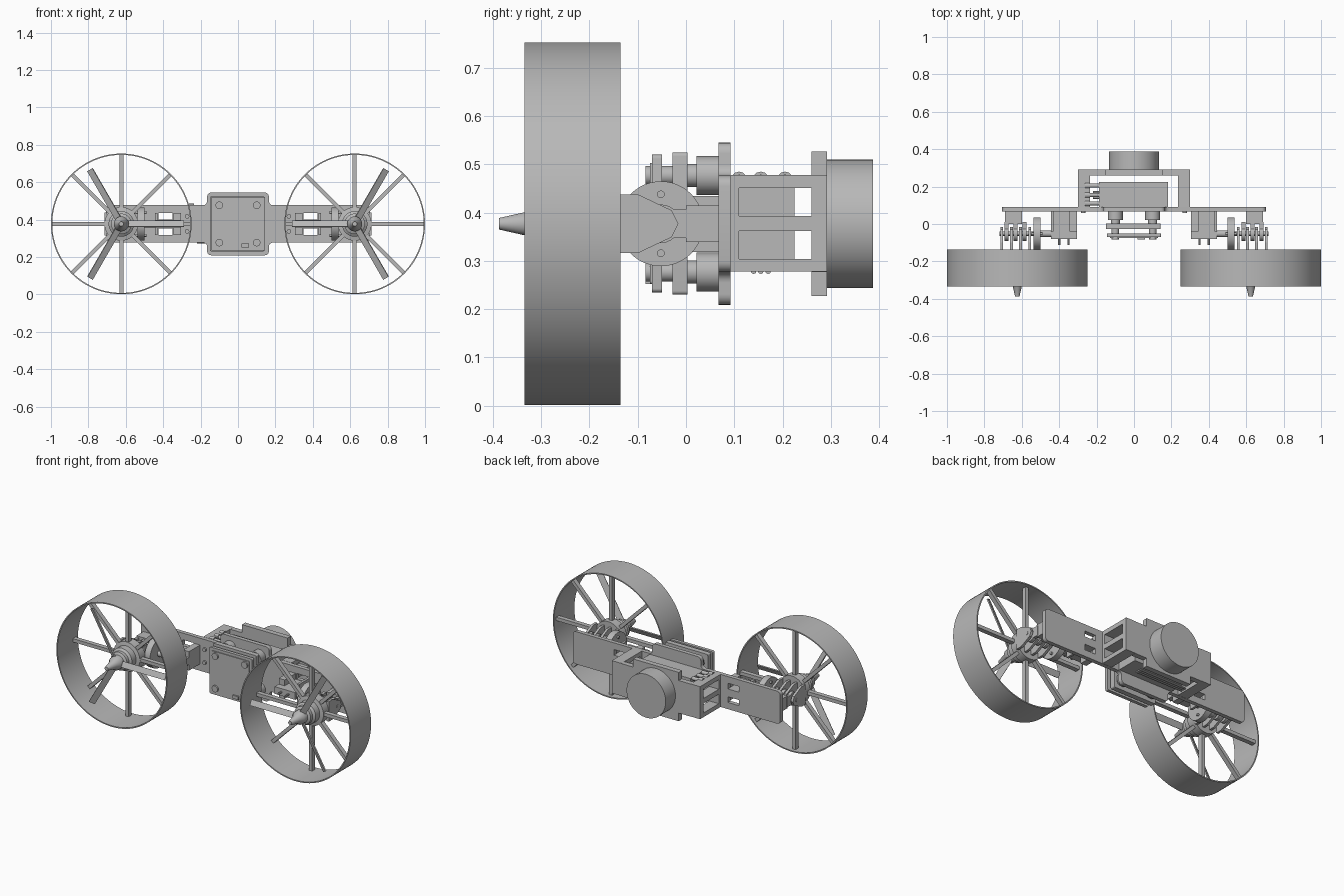
import bpy, bmesh
from math import pi, sin, cos, radians
from mathutils import Matrix, Vector

cube = bpy.data.objects.get("Cube")
if cube:
    bpy.data.objects.remove(cube, do_unlink=True)

grey = bpy.data.materials.new("plain_grey")
grey.use_nodes = True
colour = (0.48, 0.48, 0.48, 1)
grey.diffuse_color = colour
grey.node_tree.nodes["Principled BSDF"].inputs["Base Color"].default_value = colour

H = 0.377          # height of the fan axis
FAN_X = 0.624      # fan axis offset
PIVOT_Y = -0.052   # tilt hinge axis


def finish(name, bm, smooth=False):
    bmesh.ops.recalc_face_normals(bm, faces=bm.faces)
    mesh = bpy.data.meshes.new(name)
    bm.to_mesh(mesh)
    bm.free()
    mesh.materials.append(grey)
    ob = bpy.data.objects.new(name, mesh)
    bpy.context.collection.objects.link(ob)
    if smooth:
        bpy.ops.object.select_all(action='DESELECT')
        ob.select_set(True)
        bpy.context.view_layer.objects.active = ob
        bpy.ops.object.shade_smooth_by_angle(angle=radians(35))
    return ob


def box(name, x, y, z):
    """Box from (low, high) ranges on each axis."""
    bm = bmesh.new()
    bmesh.ops.create_cube(bm, size=1)
    for v in bm.verts:
        v.co = Vector([(a + b) / 2 + c * (b - a) for (a, b), c in zip((x, y, z), v.co)])
    return finish(name, bm)


def rod(name, axis, start, end, r, a, b, segs=24):
    """Cylinder along x or y; a, b locate it on the other two axes."""
    bm = bmesh.new()
    bmesh.ops.create_cone(bm, cap_ends=True, segments=segs, radius1=r, radius2=r,
                          depth=abs(end - start))
    mid = (start + end) / 2
    turn = Matrix.Rotation(pi / 2, 4, 'Y' if axis == 'x' else 'X')
    place = (mid, a, b) if axis == 'x' else (a, mid, b)
    bm.transform(Matrix.Translation(place) @ turn)
    return finish(name, bm, True)


def plate(name, outline, axis, start, end, corner=0.0):
    """Extruded outline with rounded corners, (x, z) along y or (y, z) along x."""
    bm = bmesh.new()
    pts = [(start, p, q) if axis == 'x' else (p, start, q) for p, q in outline]
    face = bm.faces.new([bm.verts.new(p) for p in pts])
    if corner:
        bmesh.ops.bevel(bm, geom=list(bm.verts), offset=corner, segments=5,
                        profile=0.5, affect='VERTICES')
    ext = bmesh.ops.extrude_face_region(bm, geom=list(bm.faces))
    shift = Vector((end - start, 0, 0)) if axis == 'x' else Vector((0, end - start, 0))
    bmesh.ops.translate(bm, vec=shift,
                        verts=[g for g in ext['geom'] if isinstance(g, bmesh.types.BMVert)])
    return finish(name, bm, bool(corner))


def rect(x0, x1, z0, z1):
    return [(x0, z0), (x1, z0), (x1, z1), (x0, z1)]


def revolve(name, profile, x, segs=48, closed=False):
    """Lathe (radius, y) points about the fan axis."""
    bm = bmesh.new()
    rings = [[bm.verts.new((x + r * cos(2 * pi * i / segs), y, H + r * sin(2 * pi * i / segs)))
              for i in range(segs)] for r, y in profile]
    pairs = list(zip(rings, rings[1:] + rings[:1] if closed else rings[1:]))
    for a, b in pairs:
        for i in range(segs):
            j = (i + 1) % segs
            bm.faces.new((a[i], a[j], b[j], b[i]))
    if not closed:
        bm.faces.new(rings[0])
        bm.faces.new(rings[-1])
    return finish(name, bm, True)


def radial_bar(name, x, angle, r0, r1, width, y, depth, pitch=0.0):
    """Bar running outward from the fan axis, pitched about its length."""
    bm = bmesh.new()
    bmesh.ops.create_cube(bm, size=1)
    bm.transform(Matrix.Translation((x, y, H)) @ Matrix.Rotation(-angle, 4, 'Y')
                 @ Matrix.Translation(((r0 + r1) / 2, 0, 0)) @ Matrix.Rotation(pitch, 4, 'X')
                 @ Matrix.Diagonal((r1 - r0, depth, width, 1)))
    return finish(name, bm)


def cut(ob, cutters):
    for c in cutters:
        mod = ob.modifiers.new("cut", 'BOOLEAN')
        mod.operation = 'DIFFERENCE'
        mod.solver = 'EXACT'
        mod.object = c
    graph = bpy.context.evaluated_depsgraph_get()
    ob_mesh = bpy.data.meshes.new_from_object(ob.evaluated_get(graph))
    ob.modifiers.clear()
    ob.data = ob_mesh
    for c in cutters:
        bpy.data.objects.remove(c, do_unlink=True)


# main plate: long wings with a taller rounded centre
W, C, wz, cz = 0.705, 0.165, 0.1, 0.168
upper = [(W, -wz), (W, wz), (C, wz), (C, cz), (-C, cz), (-C, wz)]
outline = [(x, H + z) for x, z in upper + [(-x, -z) for x, z in upper]]
main_plate = plate("main_plate", outline, 'y', 0.067, 0.092, 0.022)
cut(main_plate, [box("slot", sorted((s * 0.35, s * 0.425)), (0, 0.2), (H + z, H + z + 0.035))
                 for s in (-1, 1) for z in (0.024, -0.059)])

# rear frame: two windowed side walls and a back panel
for s, side in ((1, "left"), (-1, "right")):
    wall = box(side + "_frame_wall", sorted((s * 0.235, s * 0.3)), (0.092, 0.292), (0.278, 0.478))
    cut(wall, [box("window", sorted((s * 0.2, s * 0.33)), (0.11, 0.26), (H + z, H + z + 0.058))
               for z in (0.016, -0.073)])
C, cz = 0.155, 0.15
upper = [(0.236, -wz), (0.236, wz), (C, wz), (C, cz), (-C, cz), (-C, wz)]
outline = [(x, H + z) for x, z in upper + [(-x, -z) for x, z in upper]]
plate("back_panel", outline, 'y', 0.26, 0.292)
rod("rear_round_housing", 'y', 0.292, 0.387, 0.133, 0, H, 64)

# battery-like box inside the frame, with its connectors
box("inner_box", (-0.188, 0.182), (0.092, 0.225), (0.282, 0.472))
for y in (0.11, 0.155, 0.205):
    rod("connector_pin", 'x', -0.24, -0.188, 0.011, y, 0.468, 12)
    rod("connector_cap", 'x', -0.262, -0.235, 0.017, y, 0.468, 12)
for y in (0.14, 0.155, 0.17):
    rod("lower_pin", 'x', -0.22, 0.1, 0.006, y, 0.279, 8)

# front board stack on damped standoffs
plate("inner_board", rect(-0.15, 0.142, 0.23, 0.525), 'y', -0.028, 0.003, 0.008)
plate("front_board", rect(-0.145, 0.145, 0.235, 0.52), 'y', -0.07, -0.05, 0.008)
plate("board_cover", rect(-0.128, 0.128, 0.252, 0.503), 'y', -0.075, -0.07, 0.006)
for x in (-0.1, 0.1):
    for z in (H - 0.1, H + 0.1):
        rod("damper", 'y', 0.022, 0.067, 0.04, x, z)
        rod("damper_stem", 'y', 0.003, 0.022, 0.024, x, z)
        rod("standoff", 'y', -0.084, -0.028, 0.02, x, z)
box("board_chip", (0.02, 0.06), (-0.084, -0.075), (0.252, 0.272))

# fan pods, hinges and tilt servos on both ends
clevis = [(-0.14, 0.316), (-0.14, 0.438), (-0.1, 0.438), (-0.03, H + 0.028), (-0.016, H),
          (-0.03, H - 0.028), (-0.1, 0.316)]
for s, side in ((1, "left_"), (-1, "right_")):
    X = s * FAN_X

    def span(a, b):
        return sorted((s * a, s * b))

    # duct and its eight stays
    revolve(side + "duct", [(0.376, -0.335), (0.376, -0.136), (0.369, -0.136), (0.369, -0.335)],
            X, 96, True)
    for k in range(8):
        radial_bar(side + "stay", X, k * pi / 4, 0.05, 0.372, 0.021, -0.172, 0.028)

    # motor, hub rings and spinner
    revolve(side + "motor", [(0.09, -0.136), (0.09, -0.19), (0.068, -0.195), (0.068, -0.235),
                             (0.055, -0.245), (0.055, -0.265), (0.04, -0.272), (0.04, -0.305),
                             (0.026, -0.325), (0.012, -0.387)], X)
    for k in range(3):
        radial_bar(side + "blade", X, (0 if s < 0 else pi) + k * 2 * pi / 3,
                   0.03, 0.335, 0.036, -0.288, 0.007, s * radians(28))

    # hinge leaves, pin and horn disc
    for x in (0.55, 0.6, 0.648, 0.7):
        plate(side + "hinge_leaf", clevis, 'x', s * x, s * (x + 0.015))
    for x in (0.575, 0.624, 0.672):
        rod(side + "hinge_knuckle", 'x', s * x, s * (x + 0.02), 0.04, PIVOT_Y, H)
        box(side + "knuckle_arm", span(x, x + 0.02), (PIVOT_Y, 0.01), (H - 0.03, H + 0.03))
    rod(side + "hinge_pin", 'x', s * 0.44, s * 0.718, 0.011, PIVOT_Y, H, 16)
    rod(side + "horn_disc", 'x', s * 0.5, s * 0.538, 0.088, PIVOT_Y, H, 48)
    for z in (-0.061, 0.061):
        rod(side + "horn_bolt", 'x', s * 0.49, s * 0.548, 0.008, PIVOT_Y, H + z, 12)
    box(side + "hinge_base", span(0.6, 0.69), (0, 0.068), (H - 0.038, H + 0.038))

    # tilt servo with mounting bracket and screws
    box(side + "servo", span(0.305, 0.445), (-0.08, 0.068), (H - 0.022, H + 0.022))
    box(side + "servo_bracket", span(0.305, 0.345), (-0.04, 0.068), (H - 0.058, H + 0.058))
    box(side + "servo_flange", span(0.43, 0.445), (-0.04, 0.068), (H - 0.058, H + 0.058))
    rod(side + "servo_shaft", 'x', s * 0.44, s * 0.5, 0.018, PIVOT_Y, H, 16)
    for x in (0.35, 0.4):
        rod(side + "servo_screw", 'y', -0.112, -0.08, 0.006, s * x, H, 10)
    for z in (-0.04, 0.04):
        rod(side + "wing_screw", 'y', 0.058, 0.067, 0.012, s * 0.272, H + z, 12)
